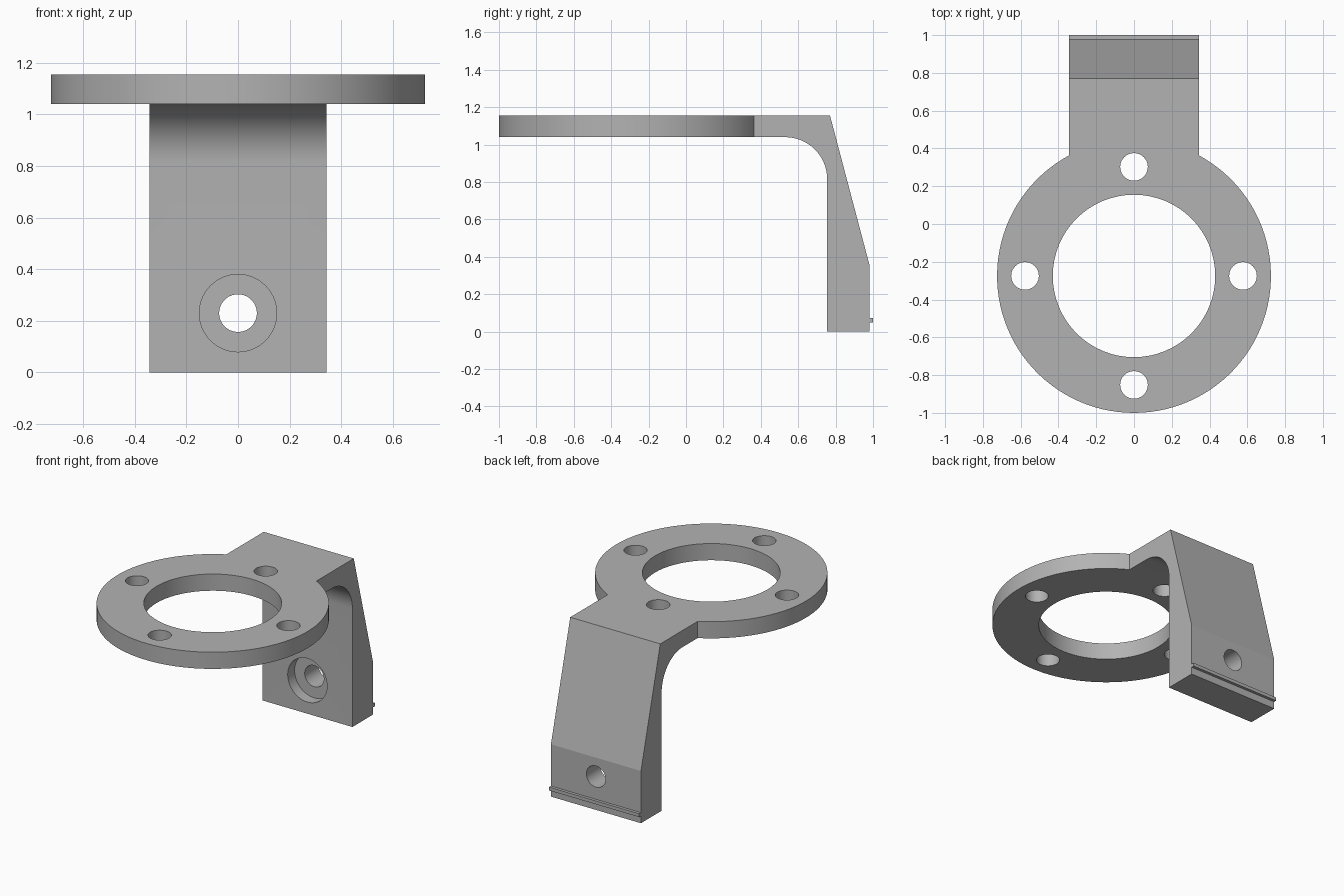
import bpy, bmesh, math
from mathutils import Vector

if "Cube" in bpy.data.objects:
    bpy.data.objects.remove(bpy.data.objects["Cube"], do_unlink=True)

RING_Y, RING_R, BORE_R = -0.275, 0.725, 0.43
BOLT_CIRCLE, BOLT_R = 0.577, 0.073
ARM_X, PLATE_Z, TOP_Z = 0.343, 1.04, 1.155
ARM_FRONT, ARM_BACK, FILLET = 0.755, 0.98, 0.225

grey = bpy.data.materials.new("plain grey")
grey.use_nodes = True
colour = (0.45, 0.45, 0.45, 1)
grey.diffuse_color = colour
grey.node_tree.nodes["Principled BSDF"].inputs["Base Color"].default_value = colour


def prism(name, points, direction):
    """Extrude a closed outline along a direction."""
    bm = bmesh.new()
    face = bm.faces.new([bm.verts.new(p) for p in points])
    moved = bmesh.ops.extrude_face_region(bm, geom=[face])["geom"]
    bmesh.ops.translate(bm, vec=Vector(direction),
                        verts=[v for v in moved if isinstance(v, bmesh.types.BMVert)])
    bmesh.ops.recalc_face_normals(bm, faces=bm.faces)
    mesh = bpy.data.meshes.new(name)
    bm.to_mesh(mesh)
    bm.free()
    mesh.materials.append(grey)
    obj = bpy.data.objects.new(name, mesh)
    bpy.context.collection.objects.link(obj)
    return obj


def arc(cx, cy, r, start, end, steps):
    angles = [start + (end - start) * i / steps for i in range(steps + 1)]
    return [(cx + r * math.cos(a), cy + r * math.sin(a)) for a in angles]


def combine(target, tool, operation):
    mod = target.modifiers.new(operation, "BOOLEAN")
    mod.operation, mod.solver, mod.object = operation, "EXACT", tool
    bpy.context.view_layer.objects.active = target
    bpy.ops.object.modifier_apply(modifier=mod.name)
    bpy.data.objects.remove(tool, do_unlink=True)


def circle(cx, cy, r, steps=64):
    return arc(cx, cy, r, 0, math.tau, steps)[:-1]


# Side profile: plate, fillet, tapered arm and small back rib
side = [(-1.1, TOP_Z), (-1.1, PLATE_Z)]
side += arc(ARM_FRONT - FILLET, PLATE_Z - FILLET, FILLET, math.pi / 2, 0, 16)
side += [(ARM_FRONT, 0), (ARM_BACK, 0), (ARM_BACK, 0.05), (1, 0.05),
         (1, 0.073), (ARM_BACK, 0.073), (ARM_BACK, 0.36), (0.77, TOP_Z)]
bracket = prism("bracket", [(-0.9, y, z) for y, z in side], (1.8, 0, 0))

# Plan outline: round flange with a straight arm
corner = math.acos(ARM_X / RING_R)
plan = arc(0, RING_Y, RING_R, math.pi - corner, math.tau + corner, 90)
plan += [(ARM_X, 1.2), (-ARM_X, 1.2)]
combine(bracket, prism("plan", [(x, y, -0.2) for x, y in plan], (0, 0, 1.6)), "INTERSECT")

# Flange bore and four bolt holes
holes = [(0, RING_Y, BORE_R)]
for i in range(4):
    a = i * math.pi / 2
    holes.append((BOLT_CIRCLE * math.cos(a), RING_Y + BOLT_CIRCLE * math.sin(a), BOLT_R))
for cx, cy, r in holes:
    cutter = prism("hole", [(x, y, 0.9) for x, y in circle(cx, cy, r)], (0, 0, 0.5))
    combine(bracket, cutter, "DIFFERENCE")

# Counterbored mounting hole in the arm
for r, depth in ((0.15, 0.175), (BOLT_R, 0.6)):
    cutter = prism("hole", [(x, ARM_FRONT - 0.1, z) for x, z in circle(0, 0.23, r)], (0, depth, 0))
    combine(bracket, cutter, "DIFFERENCE")

# Smooth the curved walls, keep real edges crisp
bpy.ops.object.select_all(action="DESELECT")
bracket.select_set(True)
bpy.context.view_layer.objects.active = bracket
bpy.ops.object.shade_smooth_by_angle(angle=math.radians(12))
